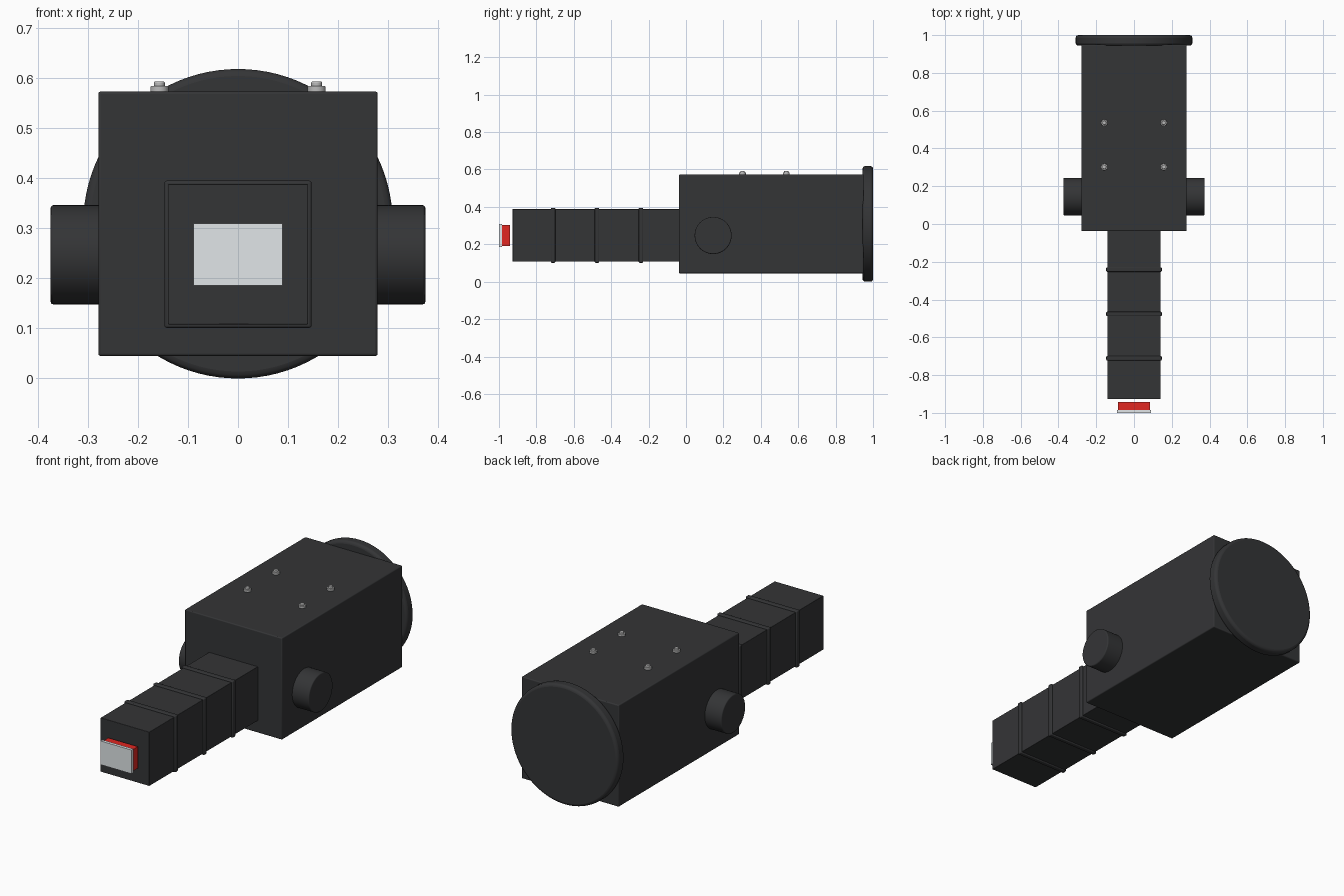
import bpy, math

if "Cube" in bpy.data.objects:
    bpy.data.objects.remove(bpy.data.objects["Cube"])


def material(name, color):
    m = bpy.data.materials.new(name)
    m.diffuse_color = (*color, 1)
    m.use_nodes = True
    m.node_tree.nodes["Principled BSDF"].inputs["Base Color"].default_value = m.diffuse_color
    return m


DARK = material("dark_metal", (0.034, 0.035, 0.037))
RED = material("red", (0.75, 0.02, 0.015))
PALE = material("pale_glass", (0.75, 0.79, 0.81))
STEEL = material("steel", (0.5, 0.5, 0.5))


def finish(name, mat, bevel, segments=3):
    o = bpy.context.object
    o.name = name
    o.data.materials.append(mat)
    bpy.ops.object.transform_apply(location=False, rotation=True, scale=True)
    if bevel:
        b = o.modifiers.new("bevel", 'BEVEL')
        b.width, b.segments, b.limit_method = bevel, segments, 'ANGLE'
        bpy.ops.object.shade_smooth_by_angle(angle=math.radians(35))
    return o


def box(name, x, y, z, mat, bevel=0):
    """Box from (min, max) ranges."""
    r = (x, y, z)
    bpy.ops.mesh.primitive_cube_add(size=1, location=[(a + b) / 2 for a, b in r])
    bpy.context.object.scale = [b - a for a, b in r]
    return finish(name, mat, bevel)


def cylinder(name, loc, radius, depth, mat, axis='Z', bevel=0, sides=64):
    rot = {'X': (0, math.pi / 2, 0), 'Y': (math.pi / 2, 0, 0), 'Z': (0, 0, 0)}[axis]
    bpy.ops.mesh.primitive_cylinder_add(vertices=sides, radius=radius, depth=depth,
                                        location=loc, rotation=rot)
    return finish(name, mat, bevel)


# Main housing and rear disc
box("housing", (-0.279, 0.279), (-0.038, 0.95), (0.045, 0.573), DARK, 0.005)
cylinder("rear_disc", (0, 0.972, 0.309), 0.309, 0.056, DARK, 'Y', 0.014, 96)

# Side knobs
for s in (-1, 1):
    cylinder("side_knob", (s * 0.315, 0.145, 0.247), 0.099, 0.118, DARK, 'X', 0.005)

# Square barrel with raised bands
box("barrel", (-0.14, 0.14), (-0.927, 0), (0.108, 0.388), DARK, 0.002)
for y in (-0.241, -0.476, -0.711):
    box("barrel_band", (-0.147, 0.147), (y - 0.012, y + 0.012), (0.101, 0.395), DARK, 0.005)

# Muzzle: red block behind a pale front plate
box("muzzle_block", (-0.085, 0.085), (-0.985, -0.942), (0.192, 0.304), RED)
box("muzzle_plate", (-0.089, 0.089), (-1.0, -0.984), (0.186, 0.309), PALE)

# Top screws with washers
for x in (-0.157, 0.157):
    for y in (0.302, 0.536):
        cylinder("washer", (x, y, 0.578), 0.018, 0.012, STEEL, bevel=0.002, sides=24)
        cylinder("screw_head", (x, y, 0.586), 0.011, 0.014, STEEL, bevel=0.003, sides=24)
